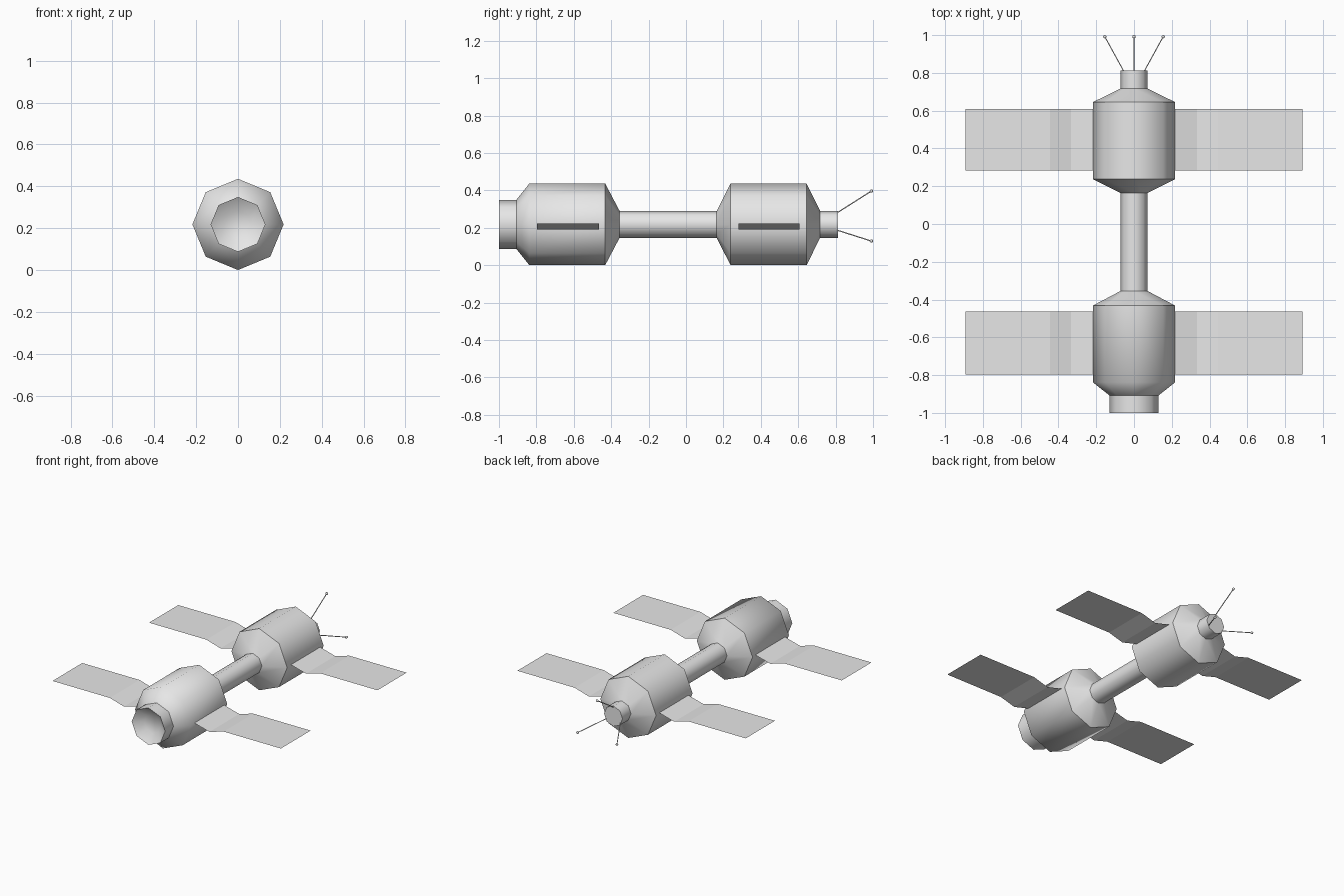
import bpy, bmesh, math
from mathutils import Vector

if "Cube" in bpy.data.objects:
    bpy.data.objects.remove(bpy.data.objects["Cube"])

AXIS_Z = 0.218      # height of the long axis
SIDES = 8

grey = bpy.data.materials.new("plain grey")
grey.diffuse_color = (0.8, 0.8, 0.8, 1)
grey.use_nodes = True
grey.node_tree.nodes["Principled BSDF"].inputs["Base Color"].default_value = grey.diffuse_color


def finish(name, bm, smooth=None):
    mesh = bpy.data.meshes.new(name)
    bm.to_mesh(mesh)
    bm.free()
    mesh.materials.append(grey)
    obj = bpy.data.objects.new(name, mesh)
    bpy.context.collection.objects.link(obj)
    if smooth:
        bpy.ops.object.select_all(action='DESELECT')
        obj.select_set(True)
        bpy.context.view_layer.objects.active = obj
        bpy.ops.object.shade_smooth_by_angle(angle=math.radians(smooth))
    return obj


def lathe(name, profile, cap_start=False, cap_end=False):
    """Spin (y, radius) points around the long axis."""
    bm = bmesh.new()
    rings = []
    for y, r in profile:
        angles = [2 * math.pi * k / SIDES for k in range(SIDES)]
        rings.append([bm.verts.new((r * math.cos(a), y, AXIS_Z + r * math.sin(a)))
                      for a in angles])
    for a, b in zip(rings, rings[1:]):
        for k in range(SIDES):
            n = (k + 1) % SIDES
            bm.faces.new((a[k], b[k], b[n], a[n]))
    if cap_start:
        bm.faces.new(rings[0])
    if cap_end:
        bm.faces.new(rings[-1][::-1])
    return finish(name, bm, 50)


# Pressure hull, front to back
lathe("docking_port", [(-0.955, 0.065), (-1.0, 0.131), (-0.907, 0.131)], cap_start=True)
lathe("front_module", [(-0.907, 0.131), (-0.838, 0.218), (-0.432, 0.218), (-0.355, 0.072)])
lathe("connecting_tube", [(-0.355, 0.072), (0.164, 0.072)])
lathe("rear_module", [(0.164, 0.072), (0.238, 0.218), (0.645, 0.218), (0.717, 0.072)])
lathe("rear_collar", [(0.717, 0.072), (0.812, 0.072)], cap_end=True)

# Thin solar panels with a shallow fold near the hull
FOLD = [(0.215, 0.222), (0.334, 0.19), (0.445, 0.222), (0.893, 0.222)]
for place, y0, y1 in (("front", -0.796, -0.464), ("rear", 0.282, 0.608)):
    for side, s in (("left", -1), ("right", 1)):
        bm = bmesh.new()
        rows = [(bm.verts.new((s * x, y0, z)), bm.verts.new((s * x, y1, z)))
                for x, z in FOLD]
        for (a, b), (c, d) in zip(rows, rows[1:]):
            bm.faces.new((a, c, d, b) if s > 0 else (a, b, d, c))
        finish(f"{place}_{side}_solar_panel", bm)

# Three splayed antennas, each a rod with a small ball tip
for i, deg in enumerate((90, 210, 330)):
    out = Vector((math.cos(math.radians(deg)), 0, math.sin(math.radians(deg))))
    centre = Vector((0, 0, AXIS_Z))
    base = centre + out * 0.062 + Vector((0, 0.808, 0))
    tip = centre + out * 0.178 + Vector((0, 0.991, 0))
    d = tip - base
    bm = bmesh.new()
    rod = bmesh.ops.create_cone(bm, cap_ends=True, segments=6, radius1=0.003,
                                radius2=0.003, depth=d.length)["verts"]
    bmesh.ops.rotate(bm, verts=rod, matrix=d.to_track_quat('Z', 'Y').to_matrix())
    bmesh.ops.translate(bm, verts=rod, vec=(base + tip) / 2)
    ball = bmesh.ops.create_uvsphere(bm, u_segments=8, v_segments=6, radius=0.009)["verts"]
    bmesh.ops.translate(bm, verts=ball, vec=tip)
    finish(f"antenna_{i + 1}", bm, 50)
